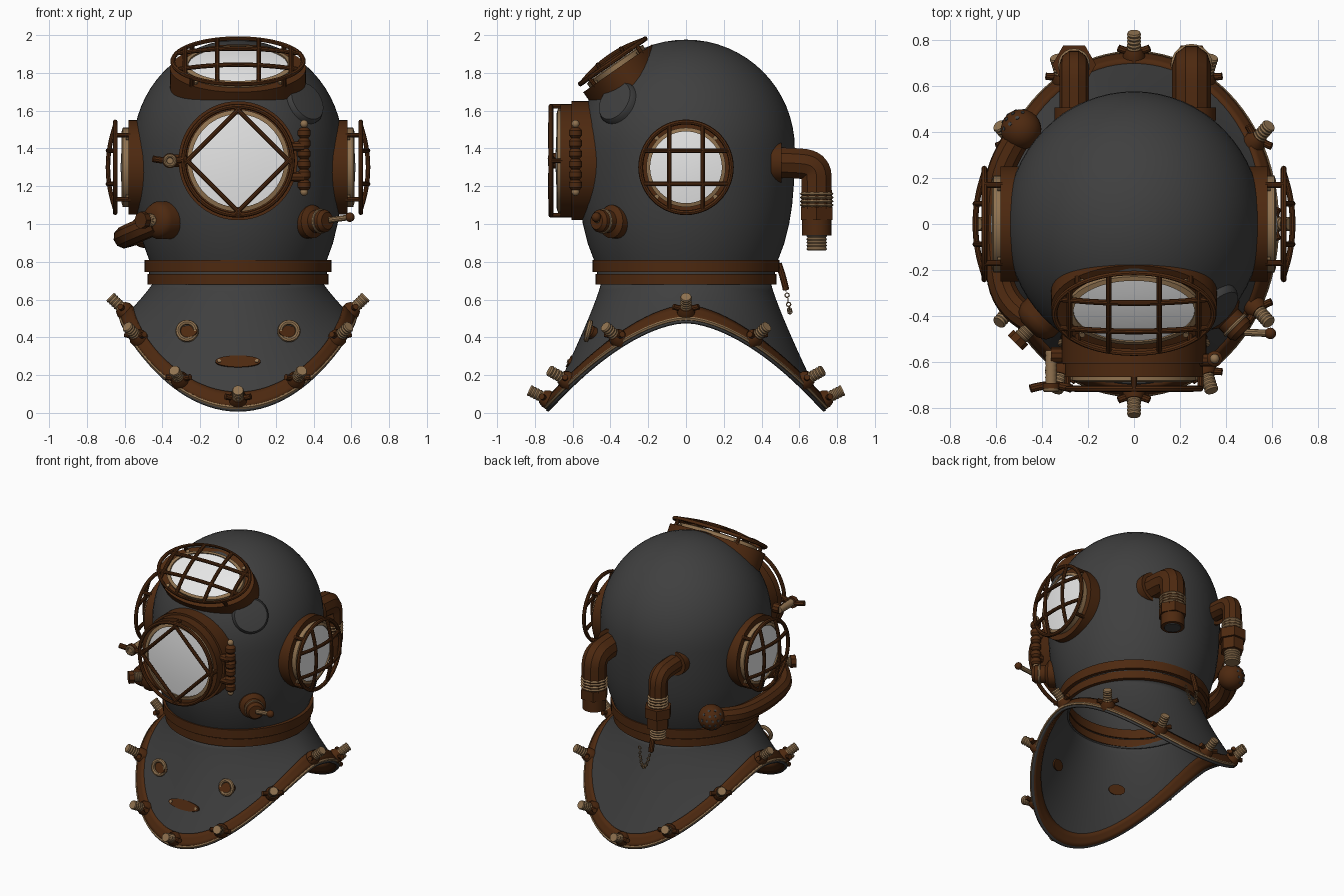
import bpy, bmesh
from math import sin, cos, pi, radians, sqrt
from mathutils import Vector, Matrix

if "Cube" in bpy.data.objects:
    bpy.data.objects.remove(bpy.data.objects["Cube"])


def material(name, rgb):
    m = bpy.data.materials.new(name)
    m.use_nodes = True
    m.diffuse_color = (*rgb, 1)
    b = next(n for n in m.node_tree.nodes if n.type == 'BSDF_PRINCIPLED')
    b.inputs["Base Color"].default_value = (*rgb, 1)
    b.inputs["Roughness"].default_value = 0.6
    return m


DARK = material("dark metal", (.05, .05, .05))
BROWN = material("brown bronze", (.075, .022, .005))
TAN = material("tan brass", (.28, .17, .08))
GLASS = material("pale glass", (.8, .8, .8))


def add(name, me, mat, solid=0):
    if not me.materials:
        me.materials.append(mat)
    me.shade_smooth()
    me.set_sharp_from_angle(angle=radians(35))
    ob = bpy.data.objects.new(name, me)
    bpy.context.collection.objects.link(ob)
    if solid:
        mod = ob.modifiers.new("thickness", 'SOLIDIFY')
        mod.thickness, mod.offset = solid, 0
    return ob


def grid(name, rows, mat, solid=0, closed=False):
    """Skin a list of closed rings of points."""
    bm = bmesh.new()
    vs = [[bm.verts.new(p) for p in row] for row in rows]
    n = len(vs[0])
    for i in range(len(vs) if closed else len(vs) - 1):
        a, b = vs[i], vs[(i + 1) % len(vs)]
        for j in range(n):
            bm.faces.new((a[j], a[(j + 1) % n], b[(j + 1) % n], b[j]))
    bmesh.ops.remove_doubles(bm, verts=bm.verts, dist=1e-5)
    bmesh.ops.recalc_face_normals(bm, faces=bm.faces)
    me = bpy.data.meshes.new(name)
    bm.to_mesh(me)
    bm.free()
    return add(name, me, mat, solid)


def lathe(name, prof, mat, M=Matrix(), n=40, sx=1, sy=1, closed=False, solid=0):
    rows = [[M @ Vector((r * sx * cos(2 * pi * j / n), r * sy * sin(2 * pi * j / n), z))
             for j in range(n)] for r, z in prof]
    return grid(name, rows, mat, solid, closed)


def disc(name, r, z0, z1, mat, M=Matrix(), n=40, **k):
    return lathe(name, [(0, z0), (r, z0), (r, z1), (0, z1)], mat, M, n, **k)


def torus(name, R, r, z, mat, M=Matrix(), n=40, m=8, sx=1, sy=1):
    prof = [(R + r * cos(2 * pi * i / m), z + r * sin(2 * pi * i / m)) for i in range(m)]
    return lathe(name, prof, mat, M, n, sx, sy, True)


def ball(name, r, mat, M, m=10):
    return lathe(name, [(r * sin(pi * i / m), -r * cos(pi * i / m)) for i in range(m + 1)], mat, M, 20)


def thread(name, r, z0, z1, mat, M, turns=5):
    prof = [(0, z0)]
    for i in range(turns * 2 + 1):
        prof.append((r if i % 2 else r * .88, z0 + (z1 - z0) * i / (turns * 2)))
    return lathe(name, prof + [(0, z1)], mat, M, 20)


def pipe(name, pts, r, mat, M=Matrix()):
    cu = bpy.data.curves.new(name, 'CURVE')
    cu.dimensions = '3D'
    cu.bevel_depth, cu.bevel_resolution, cu.use_fill_caps = r, 3, True
    sp = cu.splines.new('NURBS')
    sp.points.add(len(pts) - 1)
    for p, q in zip(sp.points, pts):
        p.co = (*(M @ Vector(q)), 1)
    sp.use_endpoint_u, sp.order_u, sp.resolution_u = True, min(3, len(pts)), 6
    tmp = bpy.data.objects.new("tmp", cu)
    bpy.context.collection.objects.link(tmp)
    bpy.context.view_layer.update()
    me = bpy.data.meshes.new_from_object(tmp.evaluated_get(bpy.context.evaluated_depsgraph_get()))
    bpy.data.objects.remove(tmp)
    return add(name, me, mat)


def frame(origin, normal, up=(0, 0, 1)):
    """Local z along the normal, local y towards up."""
    z = Vector(normal).normalized()
    x = Vector(up).cross(z).normalized()
    y = z.cross(x)
    M = Matrix((x, y, z)).transposed().to_4x4()
    M.translation = origin
    return M


# Dome: barrel-shaped lower part under a round crown
R, CZ = .57, 1.4
dome = [(.44, .67), (.46, .76), (.485, .82), (.515, .9), (.54, 1.0), (.556, 1.1), (.566, 1.22), (.57, 1.32)]
dome += [(R * cos(a * pi / 32), CZ + R * sin(a * pi / 32)) for a in range(17)]
lathe("dome", dome, DARK, n=64, sx=.965, solid=.012)

# Neck collar
for nm, r, z0, z1 in (("upper_collar", .495, .745, .81), ("lower_collar", .478, .68, .735)):
    lathe(nm, [(r, z0), (r, z1), (.43, z1), (.43, z0)], BROWN, n=64, closed=True)
lathe("collar_gasket", [(.47, .73), (.47, .75), (.44, .75), (.44, .73)], DARK, n=64, closed=True)


# Breastplate: flares from the round neck to a saddle-shaped edge
def plate(th, t):
    h = t ** 1.15
    edge = .48 - .47 * abs(sin(th)) ** 1.7
    return Vector(((.44 + .18 * h) * cos(th), (.44 + .295 * h) * sin(th), .69 + (edge - .69) * t))


def plate_normal(th, t):
    e = .01
    du = plate(th + e, t) - plate(th - e, t)
    dv = plate(th, t + e) - plate(th, t - e)
    return dv.cross(du).normalized() if dv.cross(du).dot(plate(th, 0) * Vector((1, 1, 0)).length
                                                         - Vector((0, 0, 0))) > 0 else du.cross(dv).normalized()


N = 96
TH = [2 * pi * j / N for j in range(N)]
grid("breastplate", [[plate(a, i / 14) for a in TH] for i in range(15)], DARK, .016)


def band_t(th, d):
    return 1 - d / (plate(th, 1) - plate(th, 0)).length


grid("rim_band", [[plate(a, band_t(a, d)) + plate_normal(a, .9) * .004 for a in TH]
                  for d in (.1, .07, .04, .014)], BROWN, .036)
edge_ring = [[plate(a, band_t(a, .014 + .01 * cos(k * pi / 3))) + plate_normal(a, .9) * (.014 + .011 * sin(k * pi / 3))
              for a in TH] for k in range(6)]
grid("rim_edge", edge_ring, TAN, closed=True)

# Rim studs with wing nuts
for i in range(12):
    th = i * pi / 6
    t = band_t(th, .055)
    nrm = plate_normal(th, t)
    M = frame(plate(th, t), nrm)
    lathe("stud_base", [(0, 0), (.048, 0), (.048, .035), (.035, .06), (0, .06)], BROWN, M, 16)
    pipe("wing_nut", [(-.068, 0, .06), (-.03, 0, .042), (.03, 0, .042), (.068, 0, .06)], .016, BROWN, M)
    thread("stud_thread", .031, .05, .135, TAN, M)

# Front rings and oval plate on the breastplate
for s in (-1, 1):
    th = -pi / 2 + s * radians(30)
    p, nrm = plate(th, .47), plate_normal(th, .47)
    disc("ring_mount", .035, -.02, .03, BROWN, frame(p, nrm), 20, sx=1.6)
    torus("lashing_ring", .047, .014, 0, TAN, frame(p + nrm * .035, (0, -1, .25)))
M = frame(plate(-pi / 2, .62), plate_normal(-pi / 2, .62))
disc("oval_plate", .12, -.005, .014, BROWN, M, sy=.28)
for s in (-1, 1):
    disc("plate_rivet", .01, 0, .02, TAN, M @ Matrix.Translation((s * .1, 0, 0)), 10)


# Windows: flange, brass ring, glass, and a barred guard
def window(nm, M, a, b, z0, z1, zg, k, zr, bulge, bars, rot=0, post=45):
    disc(nm + "_flange", 1, z0, z1, BROWN, M, 56, sx=a, sy=b)
    ring = [(k, z1 - .02), (k + .08, z1 - .02), (k + .08, zg), (k, zg + .006)]
    lathe(nm + "_brass_ring", ring, TAN, M, 56, a, b, True)
    lathe(nm + "_glass", [(k, z1 - .01), (k, zg - .004), (k * .6, zg + .006), (0, zg + .012)], GLASS, M, 56, a, b)
    g = .96
    torus(nm + "_guard_ring", g, .013 / a, 0, BROWN, M @ Matrix.Translation((0, 0, zr)) @ Matrix.Diagonal((1, 1, a, 1)),
          56, sx=a, sy=b)
    Mr = M @ Matrix.Rotation(radians(rot), 4, 'Z')
    for axis, c in bars:
        L = g * sqrt(1 - (c / ((a, b)[axis] * g)) ** 2) * (b, a)[axis]
        pts = []
        for i in range(9):
            q = [0, 0]
            q[axis], q[1 - axis] = c, L * (i / 4 - 1)
            pts.append((*q, zr + bulge * (1 - (q[0] / (a * g)) ** 2 - (q[1] / (b * g)) ** 2)))
        pipe(nm + "_guard_bar", pts, .0125, BROWN, Mr)
    for i in range(4):
        ang = radians(post + 90 * i)
        x, y = g * a * cos(ang), g * b * sin(ang)
        pipe(nm + "_guard_post", [(x, y, z1 - .01), (x, y, zr)], .013, BROWN, M)
        disc(nm + "_bolt", .013, z1, z1 + .012, TAN, M @ Matrix.Translation((x * .92, y * .92, 0)), 10)


cross = [(ax, s * .088) for ax in (0, 1) for s in (-1, 1)]
for nm, s in (("left_window", 1), ("right_window", -1)):
    window(nm, frame((0, 0, 1.3), (s, 0, 0)), .25, .25, .42, .58, .61, .76, .65, .045, cross)
T = Vector((0, .82, .57))
window("top_window", frame(Vector((0, 0, CZ)) - T * .055, (0, -.57, .82)), .36, .222, .4, .555, .58, .73, .6, .035,
       [(0, -.28), (0, -.11), (0, .11), (0, .28), (1, -.075), (1, .075)])
front = frame((0, 0, 1.335), (0, -1, 0))
disc("front_window_seat", .315, .42, .605, BROWN, front, 56)
window("front_window", front, .3, .3, .6, .665, .68, .82, .715, .004,
       [(ax, s * .19) for ax in (0, 1) for s in (-1, 1)], 45, 0)

# Front window hinge and latch
beads = [(0, 1.175)]
for i in range(6):
    z = 1.18 + i * .055
    beads += [(.022, z), (.034, z + .014), (.034, z + .04), (.022, z + .054)]
hinge = Matrix.Translation((.35, -.585, 0))
lathe("hinge_barrel", beads + [(0, 1.515)], BROWN, hinge, 20)
for z in (1.17, 1.53):
    ball("hinge_pin_end", .021, TAN, hinge @ Matrix.Translation((0, 0, z)))
for z in (1.25, 1.41):
    pipe("hinge_leaf", [(.24, -.59, z), (.35, -.59, z)], .028, BROWN)
latch = frame((-.36, 0, 1.335), (0, -1, 0))
pipe("latch_lug", [(.1, 0, .57), (0, 0, .57)], .035, BROWN, latch)
thread("latch_thread", .026, .55, .72, TAN, latch, 8)
disc("latch_cap", .04, .69, .715, BROWN, latch, 20)
torus("latch_washer", .026, .01, .72, TAN, latch, 20)
pipe("latch_wing", [(-.09, .01, .715), (-.04, 0, .7), (.04, 0, .7), (.09, .01, .715)], .018, BROWN, latch)

# Round boss beside the top window
lathe("side_boss", [(.12, .42), (.12, .565), (.108, .585), (0, .597)], DARK, frame((0, 0, CZ), (.35, -.36, .24)))

# Spit valve with lever
M = frame((.34, -.34, 1.01), (1, -1, .05))
lathe("spit_valve", [(0, -.02), (.088, -.02), (.088, .08), (.06, .1), (.06, .17), (.045, .19), (0, .19)], BROWN, M, 28)
torus("spit_valve_ring", .058, .009, .14, TAN, M, 28)
pipe("lever", [(.48, -.47, 1.02), (.585, -.475, 1.035)], .016, TAN)
ball("lever_knob", .025, BROWN, Matrix.Translation((.592, -.475, 1.036)))

# Exhaust valve with side pipe ending in a perforated bulb
M = frame((-.35, -.35, 1.02), (-1, -1, 0))
lathe("exhaust_valve", [(0, -.02), (.1, -.02), (.1, .1), (.085, .13), (.05, .15), (0, .15)], BROWN, M, 32)
thread("exhaust_stem", .035, .14, .2, TAN, M)
disc("exhaust_knob", .045, .2, .235, BROWN, M, 8)
pipe("exhaust_pipe", [(-.44, -.42, 1.0), (-.56, -.36, .95), (-.6, -.12, .93), (-.6, .12, .93), (-.57, .28, .94),
                      (-.49, .4, .96)], .06, BROWN)
M = frame((-.49, .41, .96), (-.65, .75, .1))
ball("exhaust_bulb", .088, BROWN, M, 14)
for lat, cnt in ((0, 1), (25, 6), (50, 10)):
    for j in range(cnt):
        a, b = radians(lat), 2 * pi * j / cnt
        d = Vector((sin(a) * cos(b), sin(a) * sin(b), cos(a)))
        disc("bulb_hole", .009, .08, .0895, DARK, M @ d.to_track_quat('Z', 'Y').to_matrix().to_4x4(), 8)

# Back inlet elbows
for nm, x, r in (("left_elbow", .25, .084), ("right_elbow", -.26, .064)):
    disc(nm + "_flange", r + .022, .45, .505, BROWN, frame((x, 0, 1.325), (0, 1, 0)), 32)
    pipe(nm + "_tube", [(x, .44, 1.325), (x, .56, 1.325), (x, .69, 1.31), (x, .692, 1.19), (x, .692, 1.08)], r, BROWN)
    M = Matrix.Translation((x, .692, 0))
    thread(nm + "_thread", r + .006, 1.09, 1.17, TAN, M, 4)
    disc(nm + "_nut", .095, 1.02, 1.09, BROWN, M, 6)
    disc(nm + "_lower_nut", .078, .94, 1.02, BROWN, M, 6 if x < 0 else 24)
    if x < 0:
        thread(nm + "_end", .055, .86, .945, TAN, M)
    else:
        disc(nm + "_bore", .055, .934, .945, DARK, M, 24)

# Back toggle and chain
pipe("chain_tab", [(-.09, .49, .79), (-.09, .515, .72), (-.09, .53, .65)], .018, BROWN)
for i in range(15):
    u = i / 7 - 1
    M = Matrix.Translation((-.045 + u * .045, .55 - .02 * u * u, .535 + .12 * u ** 2))
    M = M @ Matrix.Rotation(pi / 2, 4, 'X') @ Matrix.Rotation(i % 2 * pi / 2, 4, 'Y')
    torus("chain_link", .011, .0035, 0, TAN, M, 10, 5)
